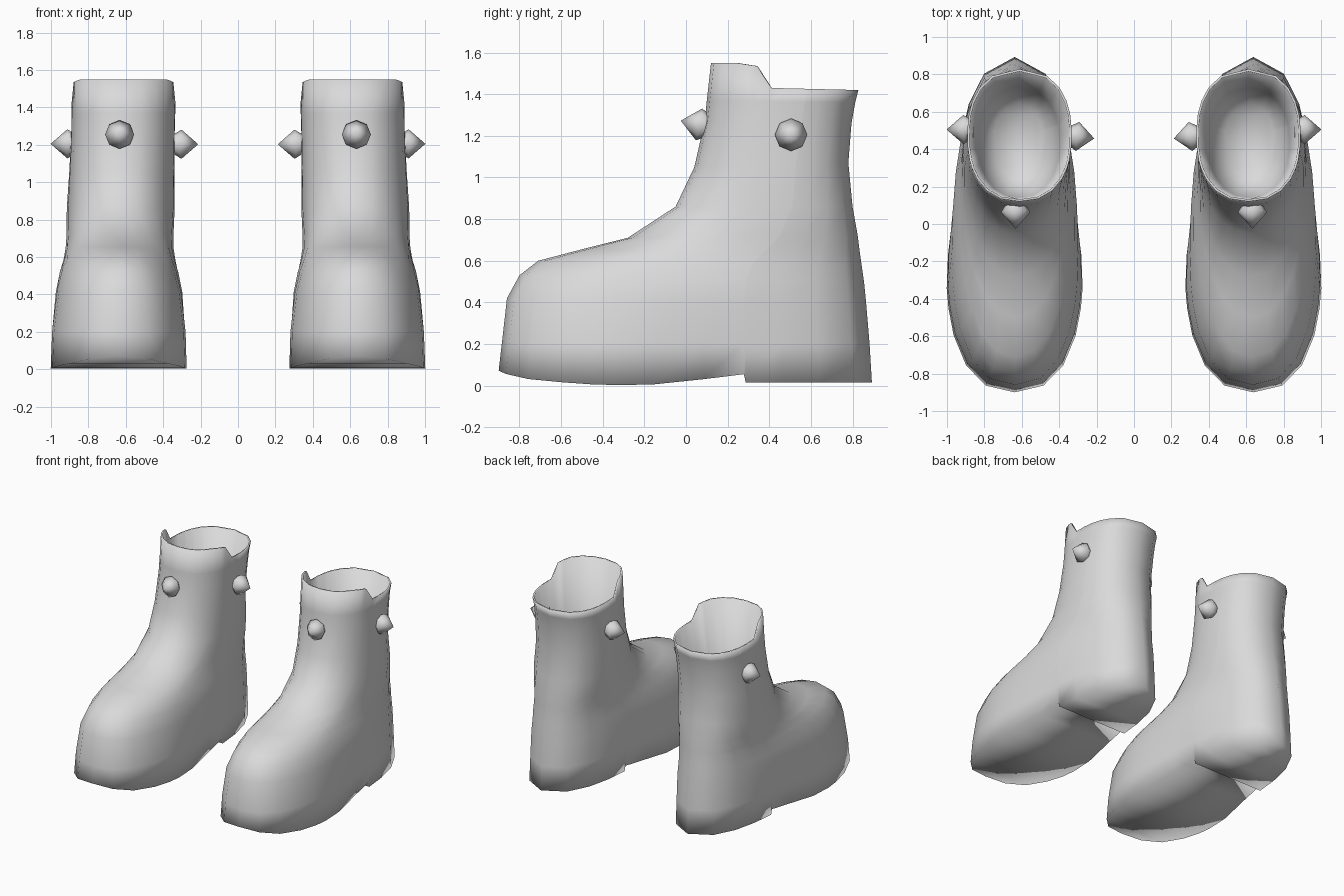
import bpy, bmesh
from mathutils import Vector, Matrix

cube = bpy.data.objects.get("Cube")
if cube:
    bpy.data.objects.remove(cube, do_unlink=True)

grey = bpy.data.materials.new("plain grey")
grey.diffuse_color = (0.7, 0.7, 0.7, 1)
grey.use_nodes = True
grey.node_tree.nodes["Principled BSDF"].inputs["Base Color"].default_value = (0.7, 0.7, 0.7, 1)

# Fractions from toe to heel; the close pair carries the heel step
S = [0, .02, .08, .17, .25, .31, .41, .55, .657, .662, .76, .86, .95, 1]
N = 2 * (len(S) - 1)


def interp(v, pts):
    """Piecewise linear lookup."""
    for (a, fa), (b, fb) in zip(pts, pts[1:]):
        if v <= b:
            return fa + (fb - fa) * max(0, v - a) / (b - a)
    return pts[-1][1]


def sole_z(s):
    return interp(s, [(0, .072), (.03, .048), (.1, .025), (.25, .006), (.38, 0),
                      (.5, .02), (.657, .055), (.662, .015), (1, .015)])


def rim_z(s):
    return interp(s, [(0, 1.55), (.17, 1.55), (.31, 1.535), (.41, 1.43), (1, 1.42)])


def ring(bm, cx, yf, zf, yb, zb, wf, wb, power, waist=0, height=None, inset=0):
    """One cross-section loop: up the +x side to the heel, back along the -x side."""
    yf, yb, wf, wb = yf + inset, yb - inset, wf - inset, wb - inset

    def point(s, side):
        half = (wf + (wb - wf) * s) * (1 - abs(2 * s - 1) ** power) ** (1 / power)
        half *= 1 - waist * max(0, 1 - abs(s - .6) / .25)
        z = height(s) if height else zf + (zb - zf) * s
        return bm.verts.new((cx + side * half, yf + (yb - yf) * s, z))
    return [point(s, 1) for s in S] + [point(s, -1) for s in S[-2:0:-1]]


def finish(bm, name):
    """Make the smooth object, mirrored for the other foot."""
    bmesh.ops.recalc_face_normals(bm, faces=bm.faces)
    for face in bm.faces:
        face.smooth = True
    mesh = bpy.data.meshes.new(name)
    bm.to_mesh(mesh)
    bm.free()
    mesh.materials.append(grey)
    ob = bpy.data.objects.new(name, mesh)
    bpy.context.collection.objects.link(ob)
    mirror = ob.modifiers.new("other foot", 'MIRROR')
    mirror.use_mirror_merge = False


# Boot shell: cx, front y, front z, back y, back z, front width, back width, roundness
outer = [
    (.638, -.90, .06, .893, .02, .415, .300, 2.4, .10, sole_z),
    (.637, -.885, .20, .882, .20, .405, .300, 2.4, .07),
    (.636, -.86, .42, .865, .40, .365, .305, 2.4),
    (.636, -.80, .53, .855, .50, .328, .308, 2.3),
    (.634, -.71, .60, .845, .57, .285, .312, 2.3),
    (.633, -.50, .655, .835, .64, .262, .312, 2.2),
    (.631, -.28, .71, .825, .72, .258, .310, 2.2),
    (.627, -.05, .86, .80, .86, .270, .305, 2.2),
    (.621, .04, 1.05, .78, 1.07, .275, .287, 2.2),
    (.615, .09, 1.27, .795, 1.26, .275, .279, 2.3),
    (.613, .10, 1.37, .813, 1.36, .277, .279, 2.3),
    (.612, .12, 1.55, .828, 1.42, .279, .279, 2.35, 0, rim_z),
]
# Lining: a tapering cup below the rim
inner = [
    (.612, .12, 1.55, .828, 1.42, .279, .279, 2.35, 0, rim_z, .012),
    (.615, .08, .90, .79, .90, .277, .279, 2.2, 0, None, .06),
    (.618, .08, .72, .79, .72, .277, .279, 2.2, 0, None, .15),
]
bm = bmesh.new()
loops = [ring(bm, *r) for r in outer + inner]
for a, b in zip(loops, loops[1:]):
    for i in range(N):
        j = (i + 1) % N
        bm.faces.new((a[i], a[j], b[j], b[i]))
bm.faces.new(loops[-1])
# Sole strips from side to side, following the heel step
base = loops[0]
last = len(S) - 1
bm.faces.new((base[0], base[1], base[N - 1]))
for i in range(1, last - 1):
    bm.faces.new((base[i], base[i + 1], base[N - i - 1], base[N - i]))
bm.faces.new((base[last - 1], base[last], base[last + 1]))
finish(bm, "boots")


# Studs: an eight-sided point on a tapered seat
def stud(name, rim, direction):
    bm = bmesh.new()
    turn = Vector(direction).to_track_quat('Z', 'Y').to_matrix().to_4x4()
    place = Matrix.Translation(rim) @ turn
    for r1, r2, depth, z in ((.078, 0, .09, .045), (.045, .078, .055, -.0275)):
        bmesh.ops.create_cone(bm, cap_ends=False, segments=8, radius1=r1, radius2=r2,
                              depth=depth, matrix=place @ Matrix.Translation((0, 0, z)))
    bmesh.ops.remove_doubles(bm, verts=bm.verts, dist=.002)
    finish(bm, name)


stud("front_studs", (.633, .063, 1.255), (0, -1, .2))
stud("outer_studs", (.912, .505, 1.205), (1, 0, 0))
stud("inner_studs", (.302, .468, 1.203), (-1, -.12, 0))
